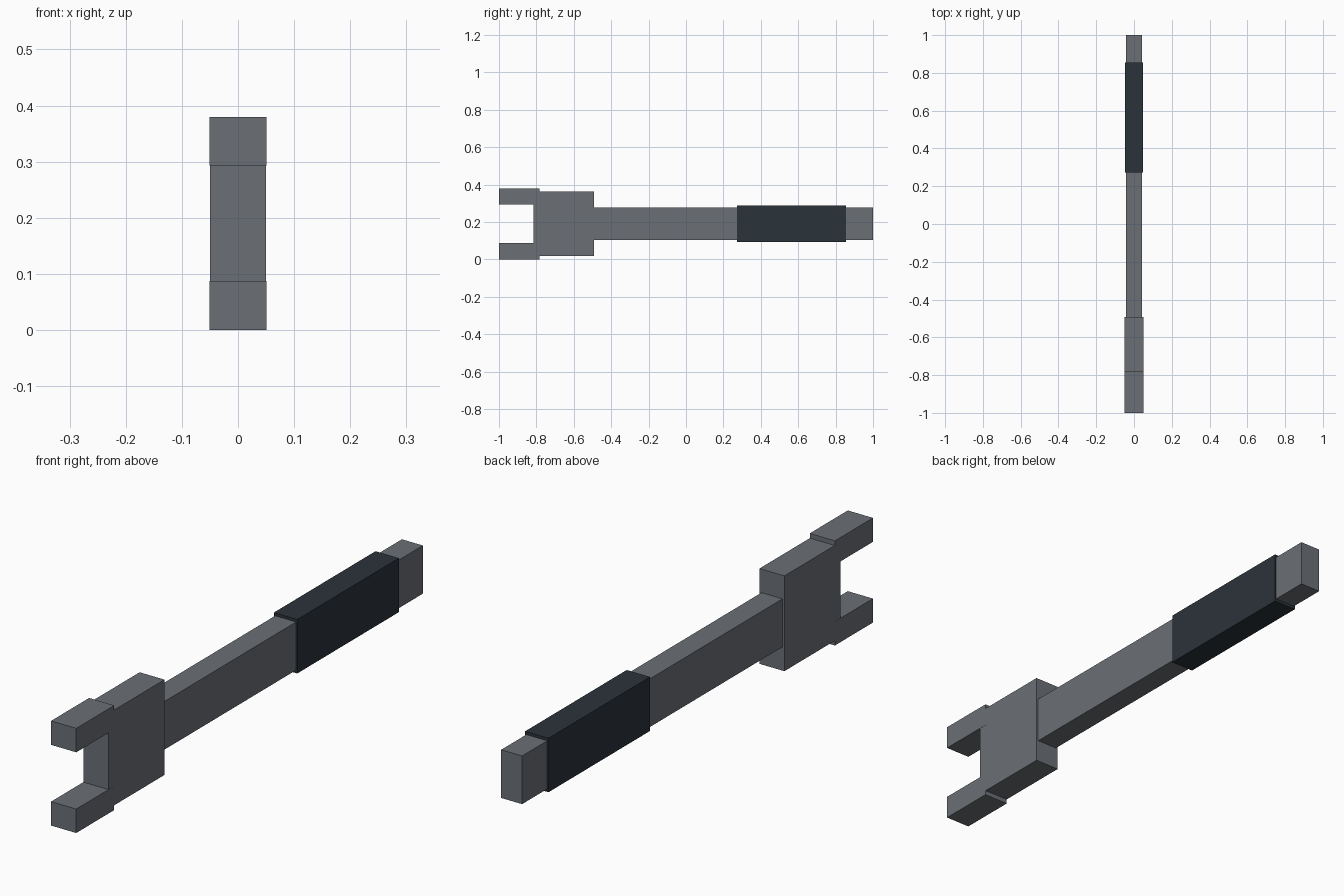
import bpy
import bmesh
from mathutils import Matrix, Vector

if "Cube" in bpy.data.objects:
    bpy.data.objects.remove(bpy.data.objects["Cube"])


def material(name, rgb):
    m = bpy.data.materials.new(name)
    m.diffuse_color = (*rgb, 1.0)
    m.use_nodes = True
    m.node_tree.nodes["Principled BSDF"].inputs["Base Color"].default_value = m.diffuse_color
    return m


steel = material("grey steel", (0.147, 0.162, 0.181))
rubber = material("dark grip", (0.024, 0.033, 0.042))

MID_Z = 0.19  # height of the long axis


def box(name, half_width, y0, y1, z0, z1, mat):
    """Box centred on x = 0 spanning the given y and z ranges."""
    bm = bmesh.new()
    size = Vector((2 * half_width, y1 - y0, z1 - z0))
    centre = Vector((0, (y0 + y1) / 2, (z0 + z1) / 2))
    bmesh.ops.create_cube(
        bm, size=1, matrix=Matrix.Translation(centre) @ Matrix.Diagonal((*size, 1)))
    mesh = bpy.data.meshes.new(name)
    bm.to_mesh(mesh)
    bm.free()
    mesh.materials.append(mat)
    obj = bpy.data.objects.new(name, mesh)
    bpy.context.collection.objects.link(obj)
    return obj


def centred_box(name, half_width, y0, y1, half_height, mat):
    return box(name, half_width, y0, y1, MID_Z - half_height, MID_Z + half_height, mat)


# Shaft, grip sleeve and head block along one axis
centred_box("handle", 0.042, -0.50, 1.00, 0.0875, steel)
centred_box("grip", 0.047, 0.273, 0.856, 0.098, rubber)
centred_box("head", 0.05, -0.815, -0.493, 0.173, steel)

# Two jaws, mirrored about the axis
box("lower_jaw", 0.0505, -1.00, -0.782, 0.0, 0.087, steel)
box("upper_jaw", 0.0505, -1.00, -0.782, 0.293, 0.38, steel)
